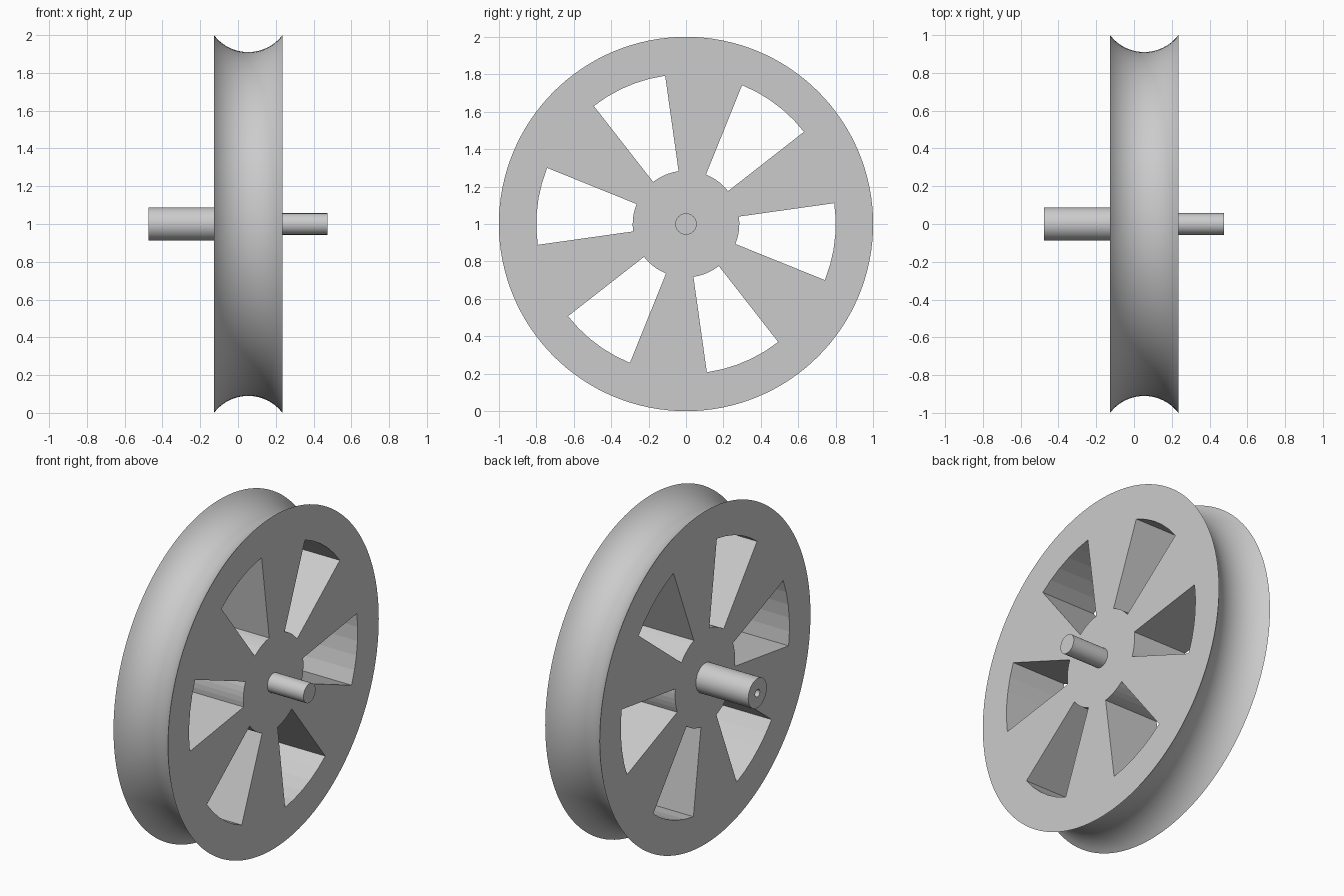
import bpy, bmesh
from math import sin, cos, asin, radians, pi

if "Cube" in bpy.data.objects:
    bpy.data.objects.remove(bpy.data.objects["Cube"], do_unlink=True)

AXIS_Z = 1.0
LEFT_FACE, RIGHT_FACE = -0.127, 0.235   # wheel faces along x
END = 0.475                             # shaft ends along x
HUB_R, SLOT_R, RIM_R = 0.285, 0.80, 1.0

grey = bpy.data.materials.new("plain grey")
grey.use_nodes = True
colour = (0.6, 0.6, 0.6, 1)
grey.diffuse_color = colour
grey.node_tree.nodes["Principled BSDF"].inputs["Base Color"].default_value = colour


def finish(bm, name):
    bmesh.ops.recalc_face_normals(bm, faces=bm.faces)
    mesh = bpy.data.meshes.new(name)
    bm.to_mesh(mesh)
    bm.free()
    mesh.materials.append(grey)
    obj = bpy.data.objects.new(name, mesh)
    bpy.context.collection.objects.link(obj)
    return obj


def smooth(obj):
    obj.data.shade_smooth()
    obj.data.set_sharp_from_angle(angle=radians(30))


def lathe(name, profile, sides):
    """Turn (x, radius) points about the axle line and cap both ends."""
    bm = bmesh.new()
    rings = []
    for x, r in profile:
        angles = [2 * pi * i / sides for i in range(sides)]
        rings.append([bm.verts.new((x, r * cos(a), AXIS_Z + r * sin(a))) for a in angles])
    for a, b in zip(rings, rings[1:]):
        for i in range(sides):
            j = (i + 1) % sides
            bm.faces.new((a[i], a[j], b[j], b[i]))
    bm.faces.new(rings[0])
    bm.faces.new(rings[-1])
    return finish(bm, name)


# Wheel disc with a round groove in its rim
mid, half = (LEFT_FACE + RIGHT_FACE) / 2, (RIGHT_FACE - LEFT_FACE) / 2
depth = 0.09
groove_r = (half ** 2 + depth ** 2) / (2 * depth)
sweep = asin(half / groove_r)
steps = 20
groove = []
for i in range(steps + 1):
    a = sweep * (2 * i / steps - 1)
    groove.append((mid + groove_r * sin(a),
                   RIM_R - depth + groove_r * (1 - cos(a))))
wheel = lathe("grooved_wheel", groove, 128)

# Six wedge-shaped windows between the spokes
bm = bmesh.new()
arc = 5
for k in range(6):
    angles = [radians(60 * k - 22 + 30 * i / arc) for i in range(arc + 1)]
    outline = [(SLOT_R, a) for a in angles] + [(HUB_R, a) for a in reversed(angles)]
    face = bm.faces.new([bm.verts.new((LEFT_FACE - 0.1, r * cos(a), AXIS_Z + r * sin(a)))
                         for r, a in outline])
    ext = bmesh.ops.extrude_face_region(bm, geom=[face], use_keep_orig=True)
    top = [v for v in ext["geom"] if isinstance(v, bmesh.types.BMVert)]
    bmesh.ops.translate(bm, verts=top, vec=(2 * half + 0.2, 0, 0))
cutter = finish(bm, "window_cutter")
cutter.hide_render = True

cut = wheel.modifiers.new("windows", "BOOLEAN")
cut.operation = "DIFFERENCE"
cut.solver = "EXACT"
cut.object = cutter
bpy.context.view_layer.update()
cut_mesh = bpy.data.meshes.new_from_object(
    wheel.evaluated_get(bpy.context.evaluated_depsgraph_get()))
wheel.modifiers.clear()
wheel.data = cut_mesh
bpy.data.objects.remove(cutter, do_unlink=True)

# The groove is smooth; the window walls stay faceted
smooth(wheel)
for p in cut_mesh.polygons:
    r = (p.center.y ** 2 + (p.center.z - AXIS_Z) ** 2) ** 0.5
    if r < 0.85:
        p.use_smooth = False

# Thick shaft with a drilled end, and the thin pin on the other side
smooth(lathe("thick_shaft", [(-0.30, 0.022), (-END, 0.022), (-END, 0.088),
                             (LEFT_FACE + 0.005, 0.088)], 48))
smooth(lathe("thin_pin", [(RIGHT_FACE - 0.005, 0.057), (END, 0.057)], 48))
